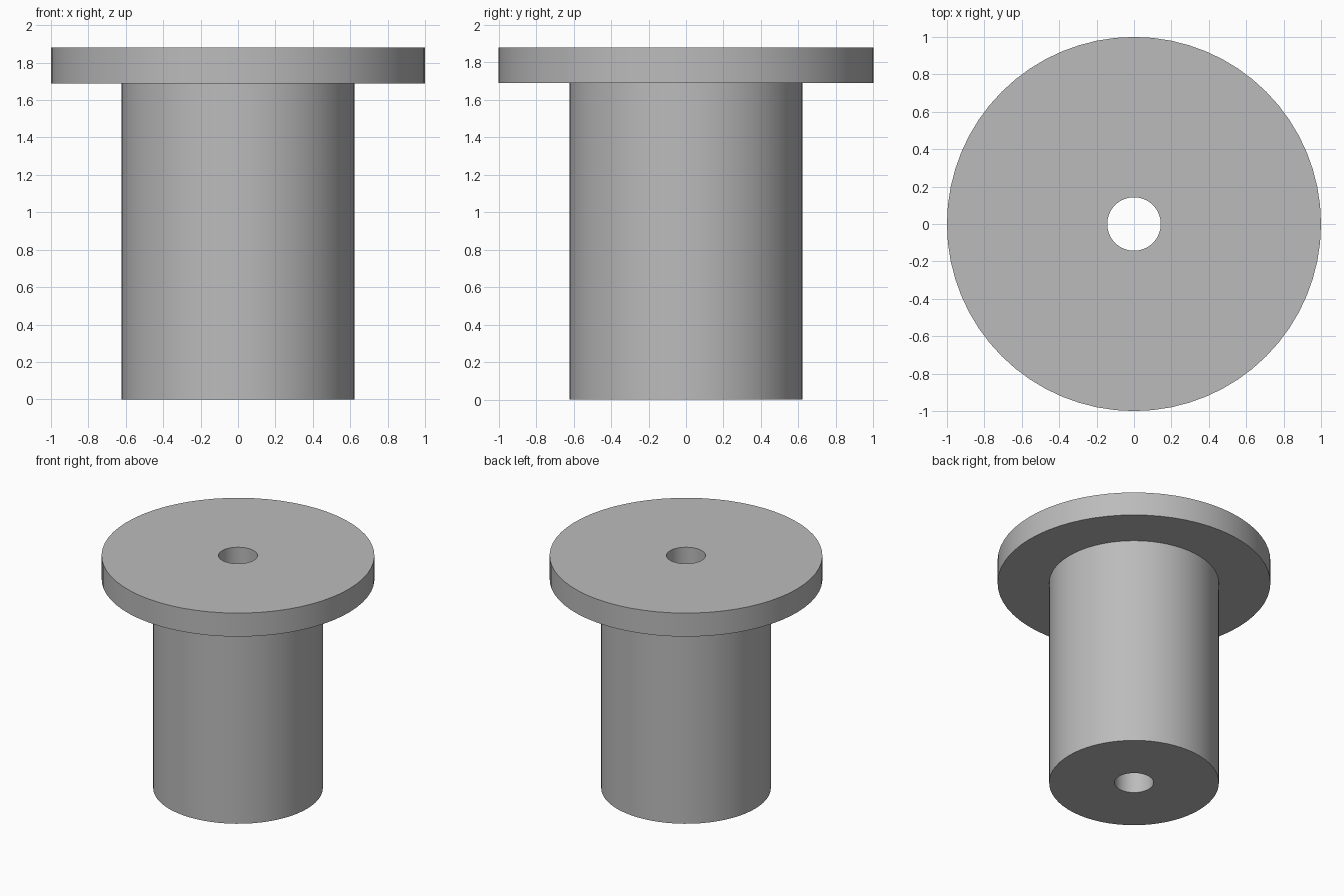
import bpy
import bmesh
import math

cube = bpy.data.objects.get("Cube")
if cube:
    bpy.data.objects.remove(cube, do_unlink=True)

SEGMENTS = 64
BORE, BODY, FLANGE = 0.143, 0.622, 1.0
FLANGE_BOTTOM, TOP = 1.69, 1.88

# Plain grey material
grey = bpy.data.materials.new("plain_grey")
grey.use_nodes = True
colour = (0.5, 0.5, 0.5, 1)
grey.diffuse_color = colour
grey.node_tree.nodes["Principled BSDF"].inputs["Base Color"].default_value = colour

# Closed half-section of the flanged bushing: radius, height
profile = [(BORE, 0), (BODY, 0), (BODY, FLANGE_BOTTOM),
           (FLANGE, FLANGE_BOTTOM), (FLANGE, TOP), (BORE, TOP)]

# Revolve the section around the vertical axis
bm = bmesh.new()
verts = [bm.verts.new((r, 0, z)) for r, z in profile]
edges = [bm.edges.new((v, verts[(i + 1) % len(verts)])) for i, v in enumerate(verts)]
bmesh.ops.spin(bm, geom=verts + edges, cent=(0, 0, 0), axis=(0, 0, 1),
               angle=math.tau, steps=SEGMENTS, use_merge=True)
bmesh.ops.remove_doubles(bm, verts=bm.verts[:], dist=0.0001)
bmesh.ops.recalc_face_normals(bm, faces=bm.faces[:])

mesh = bpy.data.meshes.new("flanged_bushing")
bm.to_mesh(mesh)
bm.free()
mesh.materials.append(grey)
bushing = bpy.data.objects.new("flanged_bushing", mesh)
bpy.context.collection.objects.link(bushing)

# Smooth round walls with crisp rims
bpy.ops.object.select_all(action="DESELECT")
bushing.select_set(True)
bpy.context.view_layer.objects.active = bushing
bpy.ops.object.shade_smooth_by_angle(angle=math.radians(30))
